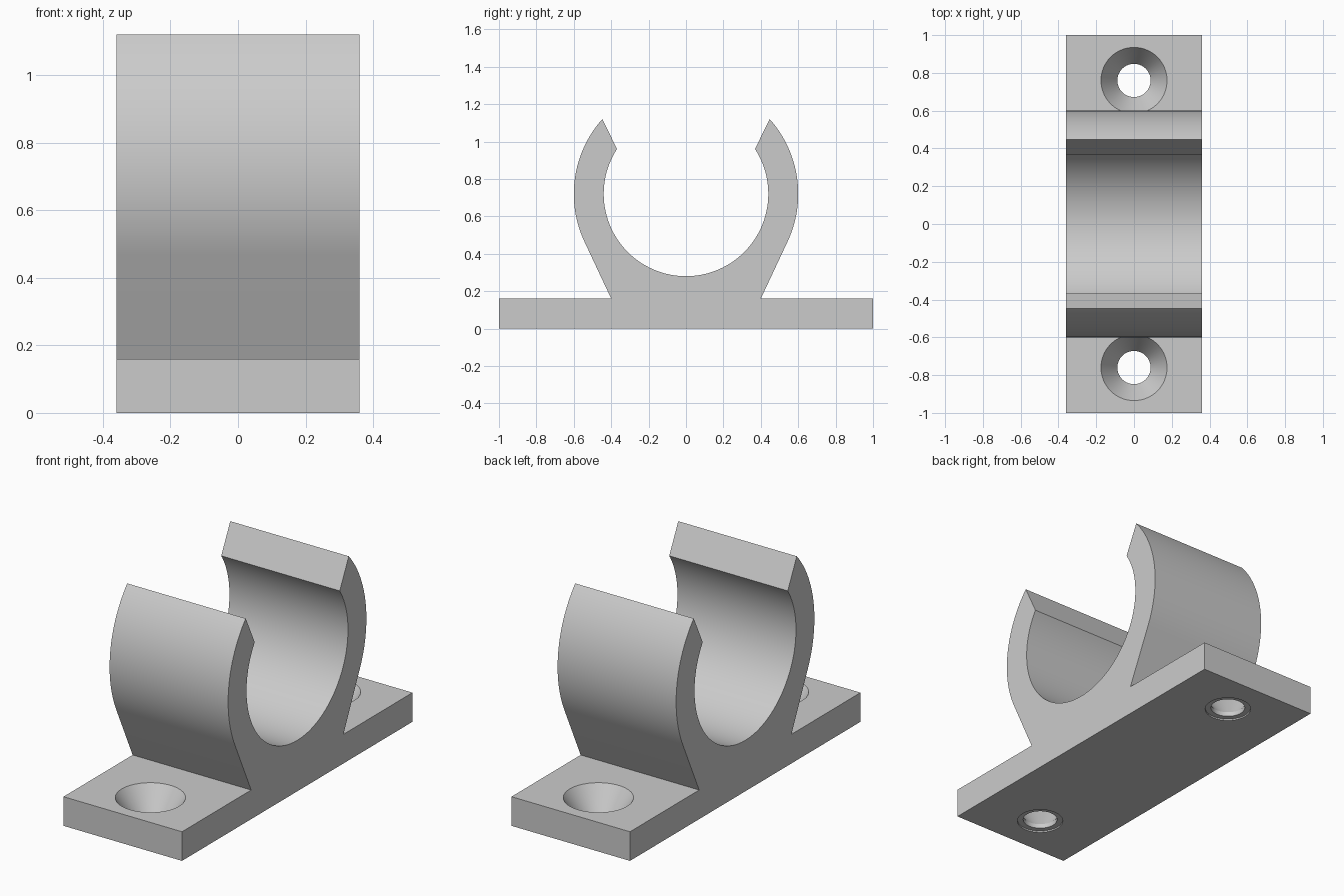
import bpy, bmesh
from math import sin, cos, pi, atan2, acos, hypot, radians

if "Cube" in bpy.data.objects:
    bpy.data.objects.remove(bpy.data.objects["Cube"], do_unlink=True)

grey = bpy.data.materials.new("light_grey")
grey.use_nodes = True
colour = (0.6, 0.6, 0.6, 1)
grey.diffuse_color = colour
grey.node_tree.nodes["Principled BSDF"].inputs["Base Color"].default_value = colour

WIDTH, BASE = 0.72, 0.16
CENTRE, OUTER, INNER = 0.72, 0.60, 0.44
FOOT, HOLE_Y = 0.40, 0.76


def add_object(name, bm):
    bmesh.ops.recalc_face_normals(bm, faces=bm.faces)
    mesh = bpy.data.meshes.new(name)
    bm.to_mesh(mesh)
    bm.free()
    mesh.materials.append(grey)
    obj = bpy.data.objects.new(name, mesh)
    bpy.context.collection.objects.link(obj)
    return obj


def arc(radius, start, end, steps):
    angles = [start + (end - start) * i / steps for i in range(steps + 1)]
    return [(radius * cos(a), CENTRE + radius * sin(a)) for a in angles]


# Half profile: base plate, straight leg tangent to the ring, ring, open jaw
drop = BASE - CENTRE
tangent = atan2(drop, FOOT) + acos(OUTER / hypot(FOOT, drop))
tip_out = atan2(0.40, 0.447)
tip_in = atan2(0.24, 0.369)
half = [(1, 0), (1, BASE), (FOOT, BASE)]
half += arc(OUTER, tangent, tip_out, 32)
half += arc(INNER, tip_in, -pi / 2, 56)
profile = half + [(-y, z) for y, z in reversed(half[:-1])]

# Clip body: profile extruded across the width
bm = bmesh.new()
face = bm.faces.new([bm.verts.new((-WIDTH / 2, y, z)) for y, z in profile])
extruded = bmesh.ops.extrude_face_region(bm, geom=[face], use_keep_orig=True)
verts = [v for v in extruded["geom"] if isinstance(v, bmesh.types.BMVert)]
bmesh.ops.translate(bm, verts=verts, vec=(WIDTH, 0, 0))
clip = add_object("pipe_clip", bm)

# Screw hole cutters: shallow recess below, short bore, countersink above
section = [(0.118, -0.05), (0.118, 0.008), (0.088, 0.008),
           (0.088, 0.032), (0.175, BASE), (0.175, BASE + 0.002)]
SIDES = 64
bm = bmesh.new()
for side in (-1, 1):
    rings = [[bm.verts.new((r * cos(2 * pi * i / SIDES),
                            side * HOLE_Y + r * sin(2 * pi * i / SIDES), z))
              for i in range(SIDES)] for r, z in section]
    for low, high in zip(rings, rings[1:]):
        for i in range(SIDES):
            j = (i + 1) % SIDES
            bm.faces.new((low[i], low[j], high[j], high[i]))
    bm.faces.new(rings[0])
    bm.faces.new(rings[-1])
cutter = add_object("screw_hole_cutter", bm)
cutter.hide_render = True

# Cut the holes and shade
cut = clip.modifiers.new("screw_holes", "BOOLEAN")
cut.operation = "DIFFERENCE"
cut.solver = "EXACT"
cut.object = cutter
bpy.ops.object.select_all(action="DESELECT")
clip.select_set(True)
bpy.context.view_layer.objects.active = clip
bpy.ops.object.modifier_apply(modifier=cut.name)
bpy.data.objects.remove(cutter, do_unlink=True)
bpy.ops.object.shade_smooth_by_angle(angle=radians(20))
